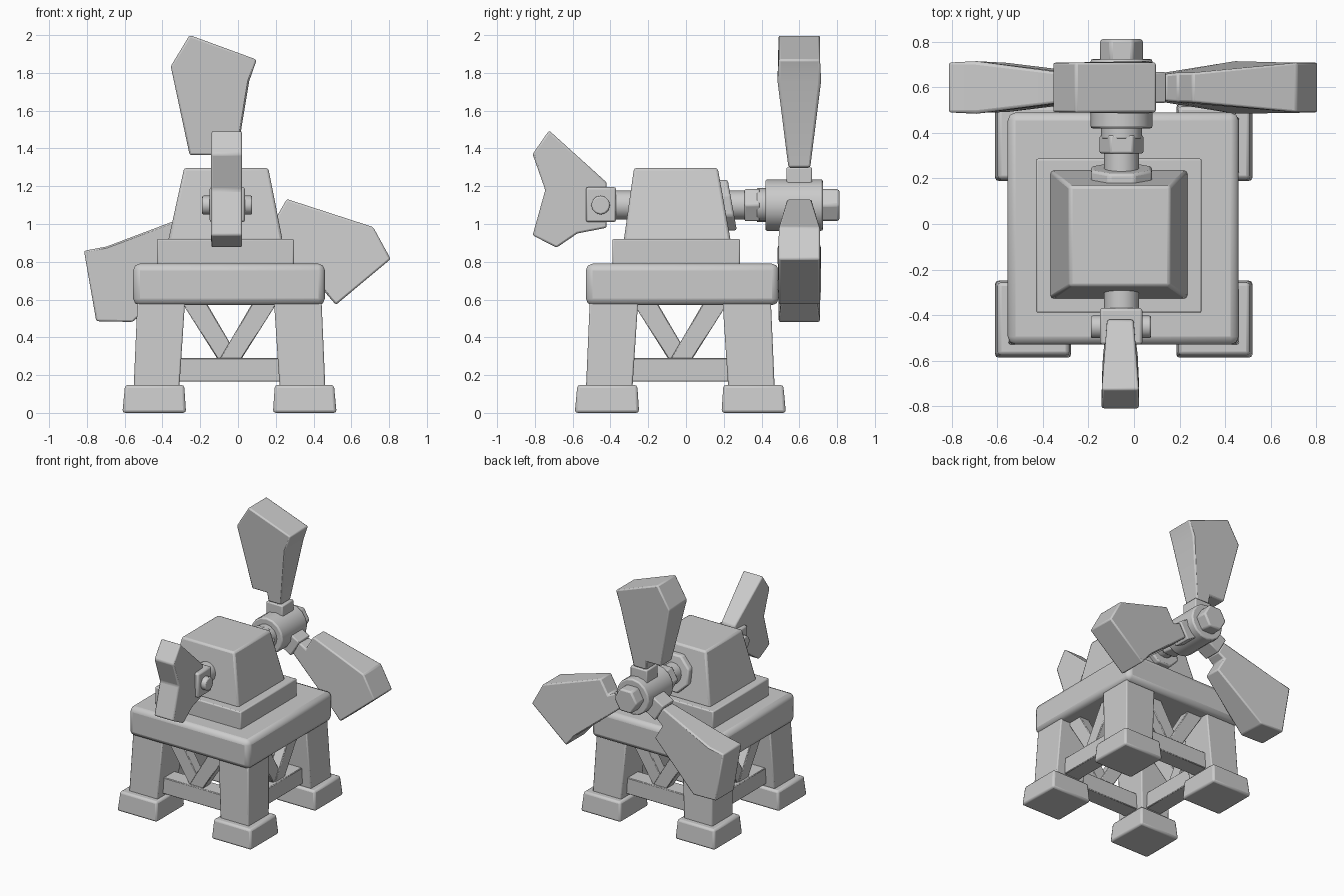
import bpy, bmesh, math
from mathutils import Matrix, Vector

if "Cube" in bpy.data.objects:
    bpy.data.objects.remove(bpy.data.objects["Cube"])

CX, CY, AXIS_Z = -0.045, -0.03, 1.10   # tower centre, shaft height
SX = -0.055                            # shaft x

stone = bpy.data.materials.new("plain_grey")
stone.diffuse_color = (0.6, 0.6, 0.6, 1)
stone.use_nodes = True
stone.node_tree.nodes["Principled BSDF"].inputs["Base Color"].default_value = stone.diffuse_color


def finish(name, bm, bevel=0.012, segments=2, angle=35):
    bmesh.ops.recalc_face_normals(bm, faces=bm.faces)
    me = bpy.data.meshes.new(name)
    bm.to_mesh(me)
    bm.free()
    me.materials.append(stone)
    ob = bpy.data.objects.new(name, me)
    bpy.context.collection.objects.link(ob)
    if bevel:
        m = ob.modifiers.new("soft_edges", 'BEVEL')
        m.width, m.segments = bevel, segments
        m.limit_method, m.angle_limit = 'ANGLE', math.radians(30)
    bpy.ops.object.select_all(action='DESELECT')
    ob.select_set(True)
    bpy.context.view_layer.objects.active = ob
    bpy.ops.object.shade_smooth_by_angle(angle=math.radians(angle))
    return ob


def loft(name, bottom, top, **kw):
    """Solid between two matching loops of points."""
    bm = bmesh.new()
    a = [bm.verts.new(p) for p in bottom]
    b = [bm.verts.new(p) for p in top]
    bm.faces.new(a)
    bm.faces.new(b)
    n = len(a)
    for i in range(n):
        bm.faces.new((a[i], a[(i + 1) % n], b[(i + 1) % n], b[i]))
    return finish(name, bm, **kw)


def rect(x0, x1, y0, y1, z):
    return [(x0, y0, z), (x1, y0, z), (x1, y1, z), (x0, y1, z)]


def frustum(name, low, z0, high, z1, **kw):
    return loft(name, rect(*low, z0), rect(*high, z1), **kw)


def box(name, x0, x1, y0, y1, z0, z1, **kw):
    return frustum(name, (x0, x1, y0, y1), z0, (x0, x1, y0, y1), z1, **kw)


def rod(name, sides, r, y0, y1, tilt=0.0, turn=0.0, **kw):
    """Prism along y on the shaft axis; tilt leans it with the tower wall."""
    loops = []
    for y in (y0, y1):
        loops.append([(SX + r * math.cos(t), y - tilt * r * math.sin(t), AXIS_Z + r * math.sin(t))
                      for t in (turn + math.tau * i / sides for i in range(sides))])
    return loft(name, *loops, **kw)


# Platform, step and tapered housing
box("platform", -0.555, 0.46, -0.53, 0.49, 0.57, 0.79, bevel=0.035)
box("step", -0.43, 0.297, -0.39, 0.287, 0.78, 0.92, bevel=0.008)
frustum("housing", (-0.37, 0.237, -0.33, 0.237), 0.91, (-0.285, 0.16, -0.275, 0.168), 1.297, bevel=0.014)

# Legs and feet at the four corners
for sx in (-1, 1):
    for sy in (-1, 1):
        def corner(inner, outer):
            xs = sorted((CX + sx * inner, CX + sx * outer))
            ys = sorted((CY + sy * (inner - 0.012), CY + sy * (outer - 0.008)))
            return (*xs, *ys)
        frustum("foot", corner(0.23, 0.567), 0, corner(0.24, 0.553), 0.148, bevel=0.015)
        frustum("leg", corner(0.265, 0.507), 0.14, corner(0.235, 0.487), 0.60, bevel=0.008)

# Cross beams and V braces on all four sides
for k in range(4):
    spin = Matrix.Translation((CX, CY, 0)) @ Matrix.Rotation(k * math.pi / 2, 4, 'Z')

    def bar(name, pts, y0, y1):
        loft(name, [spin @ Vector((x, y0, z)) for x, z in pts],
             [spin @ Vector((x, y1, z)) for x, z in pts], bevel=0.005, segments=1)
    bar("cross_beam", [(-0.30, 0.165), (0.30, 0.165), (0.30, 0.29), (-0.30, 0.29)], -0.435, -0.305)
    for s, d in ((-1, 0.0), (1, -0.008)):
        bar("brace", [(-s * 0.055, 0.28), (s * 0.06, 0.28), (s * 0.25, 0.58), (s * 0.12, 0.58)],
            -0.41 + d, -0.33 + d)

# Rear shaft, collars, hub and end nut
rod("wall_collar", 8, 0.145, 0.165, 0.245, tilt=0.18, turn=math.pi / 8)
rod("rear_shaft", 16, 0.077, 0.10, 0.45, bevel=0)
rod("shaft_nut", 6, 0.098, 0.31, 0.39, bevel=0.008)
rod("hub_ring", 16, 0.09, 0.375, 0.43, bevel=0.005)
rod("hub", 16, 0.136, 0.42, 0.725, bevel=0.01)
rod("end_nut", 6, 0.097, 0.71, 0.812)

# Three blades: outline in the rotor plane as (x, radius, half thickness)
OUTLINE = [(-0.19, 0.265, 0.065), (-0.29, 0.735, 0.11), (-0.19, 0.90, 0.11), (0.165, 0.77, 0.11),
           (0.125, 0.655, 0.11), (0.05, 0.20, 0.058), (-0.06, 0.20, 0.058), (-0.065, 0.265, 0.065)]
for k in range(3):
    m = Matrix.Translation((-0.066, 0.60, AXIS_Z)) @ Matrix.Rotation(k * math.tau / 3, 4, 'Y')
    loft("blade", [m @ Vector((x, -h, z)) for x, z, h in OUTLINE],
         [m @ Vector((x, h, z)) for x, z, h in OUTLINE], bevel=0.01)
    neck = [(-0.07, -0.068), (0.07, -0.068), (0.07, 0.068), (-0.07, 0.068)]
    loft("blade_neck", [m @ Vector((x, y, 0.08)) for x, y in neck],
         [m @ Vector((x, y, 0.20)) for x, y in neck], bevel=0.008)

# Front shaft, clevis block and pin
rod("front_shaft", 16, 0.077, -0.40, -0.25, bevel=0)
box("tail_block", -0.15, 0.037, -0.53, -0.37, 1.01, 1.195)
pin = [(math.cos(math.tau * i / 12) * 0.05, math.sin(math.tau * i / 12) * 0.05) for i in range(12)]
loft("tail_pin", [(-0.19, -0.452 + a, AXIS_Z + b) for a, b in pin],
     [(0.075, -0.452 + a, AXIS_Z + b) for a, b in pin], bevel=0.008)

# Tail vane: outline as (y, z, half thickness)
VANE = [(-0.725, 1.495, 0.082), (-0.812, 1.37, 0.082), (-0.745, 1.18, 0.082), (-0.812, 0.94, 0.082),
        (-0.685, 0.875, 0.082), (-0.575, 0.95, 0.075), (-0.42, 0.98, 0.058), (-0.42, 1.22, 0.058)]
loft("tail_vane", [(-0.06 - h, y, z) for y, z, h in VANE],
     [(-0.06 + h, y, z) for y, z, h in VANE], bevel=0.01)
